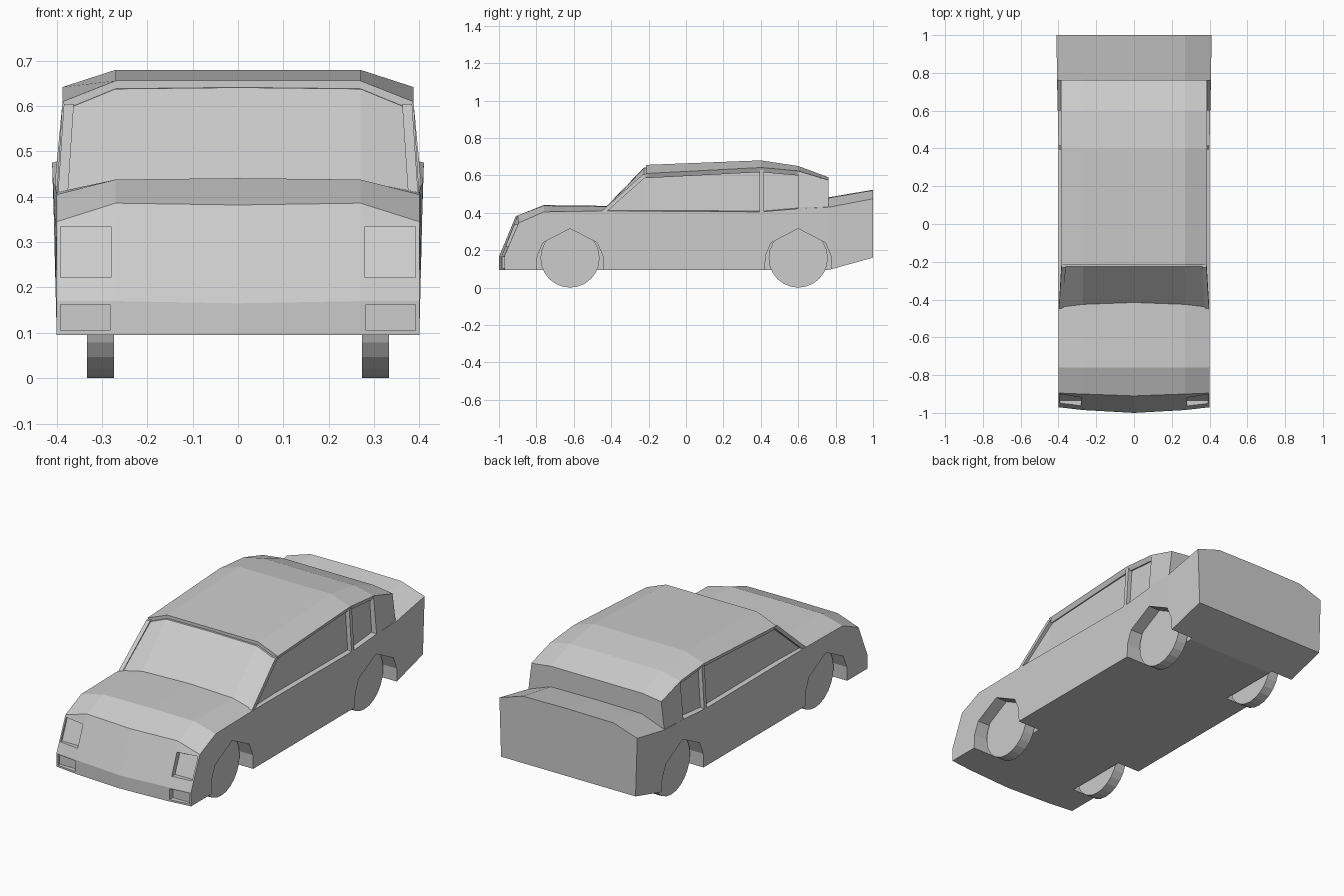
import bpy, bmesh
from mathutils import Vector

cube = bpy.data.objects.get("Cube")
if cube:
    bpy.data.objects.remove(cube, do_unlink=True)

GREY = (0.604, 0.604, 0.604, 1)
paint = bpy.data.materials.new("plain grey")
paint.use_nodes = True
paint.diffuse_color = GREY
for node in paint.node_tree.nodes:
    if node.type == "BSDF_PRINCIPLED":
        node.inputs["Base Color"].default_value = GREY


def finish(name, bm):
    bmesh.ops.recalc_face_normals(bm, faces=bm.faces)
    mesh = bpy.data.meshes.new(name)
    bm.to_mesh(mesh)
    bm.free()
    mesh.materials.append(paint)
    obj = bpy.data.objects.new(name, mesh)
    bpy.context.scene.collection.objects.link(obj)
    return obj


def skin(name, rings):
    """Join closed rings of points into a capped solid."""
    bm = bmesh.new()
    loops = [[bm.verts.new(p) for p in ring] for ring in rings]
    n = len(loops[0])
    for a, b in zip(loops, loops[1:]):
        for i in range(n):
            j = (i + 1) % n
            bm.faces.new((a[i], a[j], b[j], b[i]))
    bm.faces.new(loops[0])
    bm.faces.new(loops[-1])
    return finish(name, bm)


def mirrored(half):
    return half + [(-x, y, z) for x, y, z in reversed(half) if x > 0]


def prism(name, profile, x0, x1):
    return skin(name, [[(x, y, z) for y, z in profile] for x in (x0, x1)])


def beam(name, start, end, width, depth):
    """Slanted post running between two points."""
    corners = [(-1, -1), (1, -1), (1, 1), (-1, 1)]
    return skin(name, [[Vector(p) + Vector((a * depth / 2, b * width / 2, 0))
                        for a, b in corners] for p in (start, end)])


def cut(target, cutter):
    mod = target.modifiers.new("cut", "BOOLEAN")
    mod.operation = "DIFFERENCE"
    mod.solver = "EXACT"
    mod.object = cutter
    bpy.context.view_layer.update()
    graph = bpy.context.evaluated_depsgraph_get()
    mesh = bpy.data.meshes.new_from_object(target.evaluated_get(graph))
    target.modifiers.clear()
    target.data = mesh
    bpy.data.objects.remove(cutter, do_unlink=True)


SHOULDER = 0.27

# Lower body: pointed nose, bonnet, sills and boot
nose = mirrored([(0.40, -0.97, 0.095), (0.40, -0.97, 0.17),
                 (SHOULDER, -0.985, 0.17), (0, -1, 0.165)])
# The nose ring needs its own lower front edge
nose_base = [(0.40, -0.97, 0.095), (SHOULDER, -0.985, 0.095), (0, -1, 0.095)]
bonnet_edge = mirrored([(0.40, -0.90, 0.095), (0.40, -0.895, 0.345),
                        (SHOULDER, -0.90, 0.386), (0, -0.91, 0.382)])
rings = [nose, bonnet_edge]
for y, w, bottom, belt, top in (
        (-0.76, 0.40, 0.095, 0.405, 0.438),
        (-0.43, 0.40, 0.095, 0.41, 0.434),
        (0.40, 0.40, 0.095, 0.405, 0.43),
        (0.60, 0.403, 0.095, 0.422, 0.44),
        (0.765, 0.408, 0.095, 0.43, 0.48),
        (1.0, 0.41, 0.16, 0.475, 0.52)):
    rings.append(mirrored([(0.40, y, bottom), (w, y, belt),
                           (SHOULDER, y, top), (0, y, top + 0.003)]))
body = skin("lower_body", rings)

# Front bumper: fills the pointed front below the nose edge
lower = mirrored(nose_base) + [(-0.40, -0.93, 0.095), (0.40, -0.93, 0.095)]
bumper = skin("front_bumper", [lower, [(x, y, 0.17 if x else 0.165) for x, y, z in lower]])

# Wheel arches, headlight recesses and bumper lamp recesses
AXLES = {"front": -0.62, "rear": 0.60}
ARCH = [(0.18, 0.05), (0.175, 0.17), (0.145, 0.24)]
LAMP = [(-1.05, 0.222), (-0.935, 0.222), (-0.888, 0.335), (-1.0, 0.335)]
FOG = [(-1.05, 0.105), (-0.955, 0.105), (-0.955, 0.163), (-1.05, 0.163)]
for s in (1, -1):
    for y in AXLES.values():
        profile = ([(y + d, z) for d, z in ARCH] + [(y, 0.315)]
                   + [(y - d, z) for d, z in reversed(ARCH)])
        cut(body, prism("arch_cutter", profile, s * 0.265, s * 0.5))
    cut(body, prism("headlight_cutter", LAMP, s * 0.28, s * 0.392))
    for part in (body, bumper):
        cut(part, prism("fog_cutter", FOG, s * 0.282, s * 0.392))

# Window block: windscreen and recessed side glass
glass = [mirrored([(0.385, -0.44, 0.39), (0.385, -0.44, 0.412),
                   (SHOULDER, -0.425, 0.435), (0, -0.415, 0.438)])]
for y, edge, top in ((-0.225, 0.60, 0.638), (0.40, 0.62, 0.66), (0.65, 0.60, 0.62)):
    glass.append(mirrored([(0.378, y, 0.39), (0.363, y, edge),
                           (SHOULDER, y, top), (0, y, top + 0.003)]))
skin("windows", glass)

# Roof shell with an overhanging front lip
ROOF = [(-0.215, 0.61, 0.656), (0.40, 0.642, 0.68), (0.60, 0.624, 0.65), (0.762, 0.575, 0.59)]
skin("roof", [mirrored([(0, y, top - 0.022), (SHOULDER, y, top - 0.025),
                        (0.375, y, edge - 0.025), (0.387, y, edge),
                        (SHOULDER, y, top), (0, y, top)]) for y, edge, top in ROOF])

# Solid rear quarter closing the cabin
skin("rear_quarter", [mirrored([(0.402, y, 0.40), (0.404, y, 0.43), (0.386, y, edge - 0.003),
                                (SHOULDER, y, top - 0.003), (0, y, top - 0.003)])
                      for y, edge, top in ROOF[2:]])

# Window posts and wheels on both sides
for s, side in ((1, "left"), (-1, "right")):
    beam(side + "_front_post", (s * 0.386, -0.435, 0.41), (s * 0.373, -0.215, 0.605), 0.03, 0.022)
    beam(side + "_middle_post", (s * 0.388, 0.405, 0.40), (s * 0.374, 0.405, 0.63), 0.022, 0.024)
    for axle, y in AXLES.items():
        bpy.ops.mesh.primitive_cylinder_add(vertices=24, radius=0.158, depth=0.06,
                                            location=(s * 0.303, y, 0.16),
                                            rotation=(0, 1.5708, 0))
        wheel = bpy.context.object
        wheel.name = f"{side}_{axle}_wheel"
        wheel.location.z = 0.158
        wheel.data.materials.append(paint)
